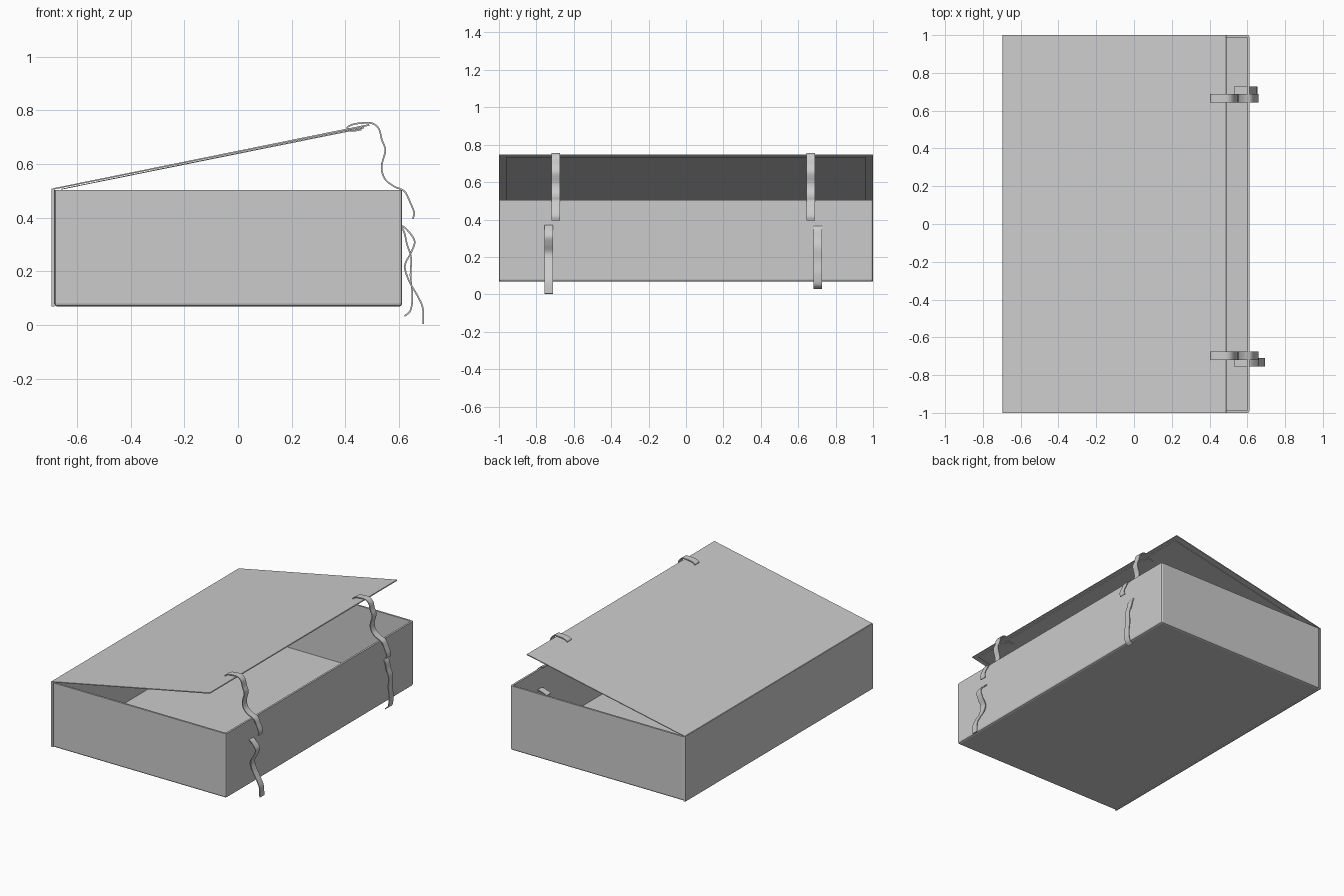
import bpy, bmesh
from mathutils import Vector

if "Cube" in bpy.data.objects:
    bpy.data.objects.remove(bpy.data.objects["Cube"])


def mesh_object(name, bm):
    bmesh.ops.recalc_face_normals(bm, faces=bm.faces[:])
    me = bpy.data.meshes.new(name)
    bm.to_mesh(me)
    bm.free()
    ob = bpy.data.objects.new(name, me)
    bpy.context.collection.objects.link(ob)
    return ob


def prism(name, profile, y0, y1):
    """Extrude a closed x,z profile along y."""
    bm = bmesh.new()
    face = bm.faces.new([bm.verts.new((x, y0, z)) for x, z in profile])
    out = bmesh.ops.extrude_face_region(bm, geom=[face])
    moved = [v for v in out["geom"] if isinstance(v, bmesh.types.BMVert)]
    bmesh.ops.translate(bm, verts=moved, vec=(0, y1 - y0, 0))
    return mesh_object(name, bm)


def smooth_path(pts, steps=6):
    """Catmull-Rom curve through the points."""
    p = [Vector(q) for q in pts]
    p = [2 * p[0] - p[1]] + p + [2 * p[-1] - p[-2]]
    out = []
    for i in range(1, len(p) - 2):
        a, b, c, d = p[i - 1:i + 3]
        for s in range(steps):
            t = s / steps
            out.append(0.5 * (2 * b + (c - a) * t + (2 * a - 5 * b + 4 * c - d) * t * t
                              + (3 * b - a - 3 * c + d) * t ** 3))
    return out + [p[-2]]


def ribbon(name, pts, y, width=0.045, thick=0.006):
    path = smooth_path(pts)
    left, right = [], []
    for i, q in enumerate(path):
        t = (path[min(i + 1, len(path) - 1)] - path[max(i - 1, 0)]).normalized()
        n = Vector((-t.y, t.x)) * thick / 2
        left.append(q + n)
        right.append(q - n)
    bm = bmesh.new()
    rings = []
    for l, r in zip(left, right):
        rings.append([bm.verts.new((v.x, y + s * width / 2, v.y))
                      for v, s in ((l, -1), (l, 1), (r, 1), (r, -1))])
    for a, b in zip(rings, rings[1:]):
        for k in range(4):
            bm.faces.new((a[k], a[(k + 1) % 4], b[(k + 1) % 4], b[k]))
    bm.faces.new(rings[0])
    bm.faces.new(rings[-1])
    ob = mesh_object(name, bm)
    bpy.context.view_layer.objects.active = ob
    ob.select_set(True)
    bpy.ops.object.shade_smooth_by_angle()
    ob.select_set(False)


# open tray with softened outer edges and thin walls
X0, X1, Z0, Z1, T = -0.684, 0.612, 0.068, 0.503, 0.013
bm = bmesh.new()
bmesh.ops.create_cube(bm, size=1)
for v in bm.verts:
    v.co = ((X0 + X1) / 2 + v.co.x * (X1 - X0), v.co.y * 2,
            (Z0 + Z1) / 2 + v.co.z * (Z1 - Z0))
edges = [e for e in bm.edges if min(v.co.z for v in e.verts) < Z1 - 0.01]
bmesh.ops.bevel(bm, geom=edges, offset=0.012, segments=2, profile=0.5, affect='EDGES')
bm.normal_update()
top = max(bm.faces, key=lambda f: f.calc_center_median().z)
bmesh.ops.inset_region(bm, faces=[top], thickness=T)
out = bmesh.ops.extrude_face_region(bm, geom=[top])
floor = [g for g in out["geom"] if isinstance(g, bmesh.types.BMVert)]
bmesh.ops.translate(bm, verts=floor, vec=(0, 0, Z0 + T - Z1))
if top.is_valid:
    bmesh.ops.delete(bm, geom=[top], context='FACES_ONLY')
mesh_object("tray", bm)

# back panel and hinged lid cover
prism("back_panel", [(-0.695, 0.068), (-0.683, 0.068), (-0.683, 0.503), (-0.695, 0.508)], -1, 1)
prism("lid", [(-0.695, 0.503), (-0.69, 0.509), (0.488, 0.748), (0.49, 0.742)], -1, 1)
# lining sheet under the lid
prism("lid_lining", [(-0.66, 0.507), (0.47, 0.737), (0.47, 0.732), (-0.66, 0.504)], -0.96, 0.96)

# lid ties, looped through slits near the lid edge
lid_tie = [(0.46, 0.728), (0.425, 0.723), (0.407, 0.734), (0.425, 0.746), (0.46, 0.752),
           (0.5, 0.751), (0.525, 0.73), (0.536, 0.69), (0.549, 0.65), (0.535, 0.59),
           (0.547, 0.545), (0.58, 0.517), (0.62, 0.498), (0.64, 0.46), (0.656, 0.42), (0.652, 0.395)]
ribbon("lid_tie_near", lid_tie, -0.697)
ribbon("lid_tie_far", lid_tie, 0.667)

# tray ties, poked through the front wall
ribbon("tray_tie_near", [(0.53, 0.352), (0.565, 0.364), (0.605, 0.37), (0.632, 0.352), (0.658, 0.312),
                         (0.645, 0.27), (0.622, 0.22), (0.637, 0.165), (0.668, 0.11),
                         (0.688, 0.065), (0.691, 0.003)], -0.733)
ribbon("tray_tie_far", [(0.53, 0.352), (0.565, 0.364), (0.6, 0.37), (0.619, 0.345), (0.63, 0.3), (0.645, 0.25),
                        (0.643, 0.18), (0.65, 0.11), (0.643, 0.055), (0.62, 0.032)], 0.705)
